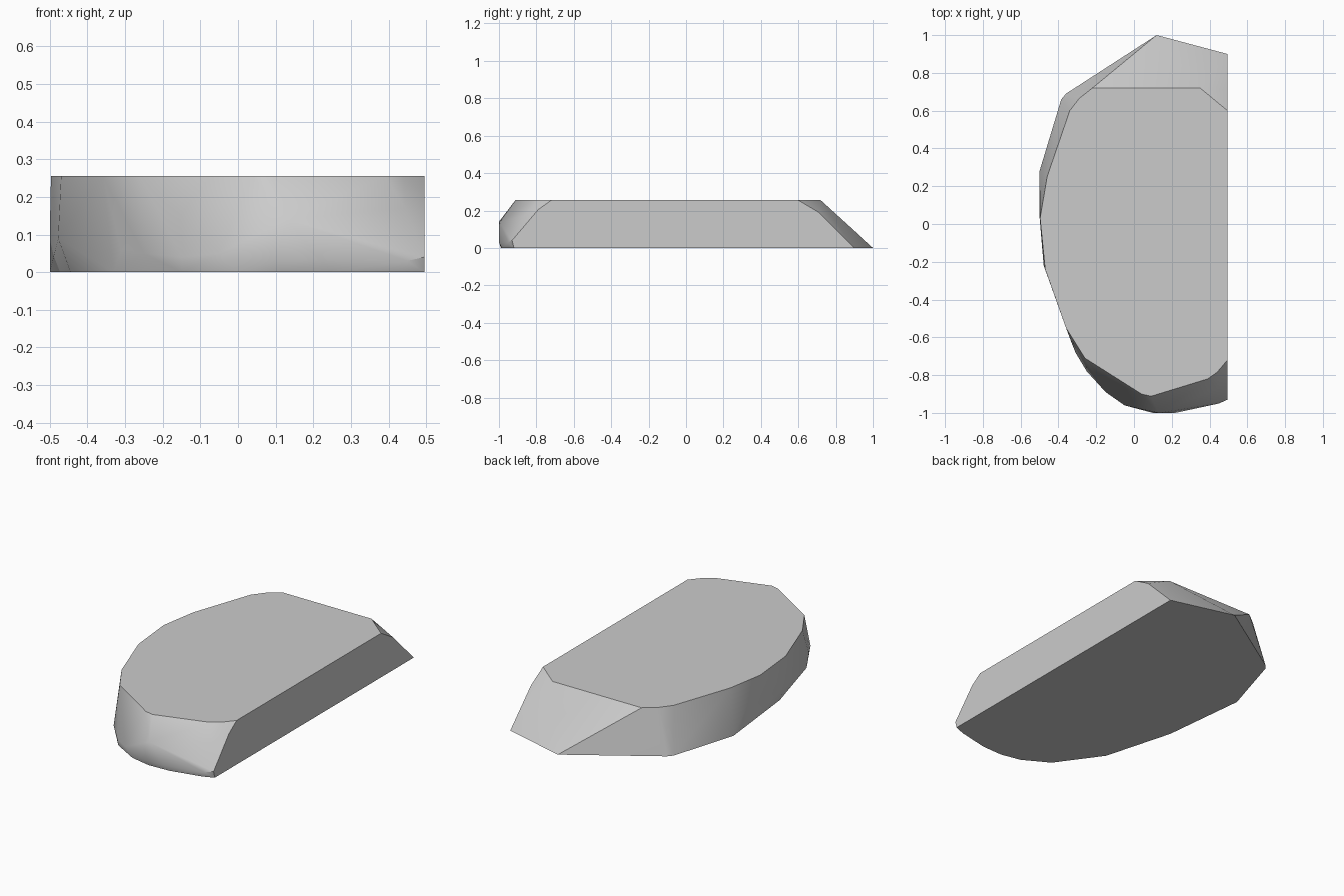
import bpy, bmesh, math

if "Cube" in bpy.data.objects:
    bpy.data.objects.remove(bpy.data.objects["Cube"])

HEIGHT = 0.255
FLAT = 0.495  # x of the flat sliced side

# Rim of the flat top (x, y)
top = [(FLAT, .60), (.35, .72), (-.22, .72), (-.29, .665), (-.34, .60), (-.46, .25),
       (-.497, .03), (-.47, -.24), (-.36, -.55), (-.26, -.71), (.04, -.90),
       (.09, -.912), (.39, -.82), (.44, -.785), (FLAT, -.72)]

# Footprint on the ground (x, y)
base = [(FLAT, .90), (.12, 1.0), (-.36, .69), (-.385, .66), (-.50, .28),
        (-.445, -.22), (-.33, -.63), (-.15, -.88), (0, -.965), (.12, -.99),
        (.25, -.985), (.43, -.945), (FLAT, -.92)]

# Chipped corners between base and rim (x, y, z)
chips = [(FLAT, .71, .19), (-.50, .04, .11), (-.478, -.22, .09), (-.31, -.68, .06),
         (-.25, -.78, .05), (-.15, -.89, .04), (-.05, -.96, .05), (.13, -1, .14),
         (.10, -1, .03), (.22, -1, .03), (.45, -.95, .03), (FLAT, -.93, .04),
         (FLAT, -.79, .205), (.445, -.87, .17)]

# Stone: convex hull of the three contours
bm = bmesh.new()
points = [(x, y, HEIGHT) for x, y in top] + [(x, y, 0) for x, y in base] + chips
for p in points:
    bm.verts.new(p)
hull = bmesh.ops.convex_hull(bm, input=bm.verts[:])
loose = [v for v in bm.verts if not v.link_faces]
bmesh.ops.delete(bm, geom=loose, context='VERTS')
bmesh.ops.dissolve_limit(bm, angle_limit=math.radians(1),
                         verts=bm.verts[:], edges=bm.edges[:])
bmesh.ops.recalc_face_normals(bm, faces=bm.faces[:])

mesh = bpy.data.meshes.new("cut_stone")
bm.to_mesh(mesh)
bm.free()
stone = bpy.data.objects.new("cut_stone", mesh)
bpy.context.collection.objects.link(stone)

# Soft facets, crisp cuts
bpy.context.view_layer.objects.active = stone
stone.select_set(True)
bpy.ops.object.shade_smooth_by_angle(angle=math.radians(30))
